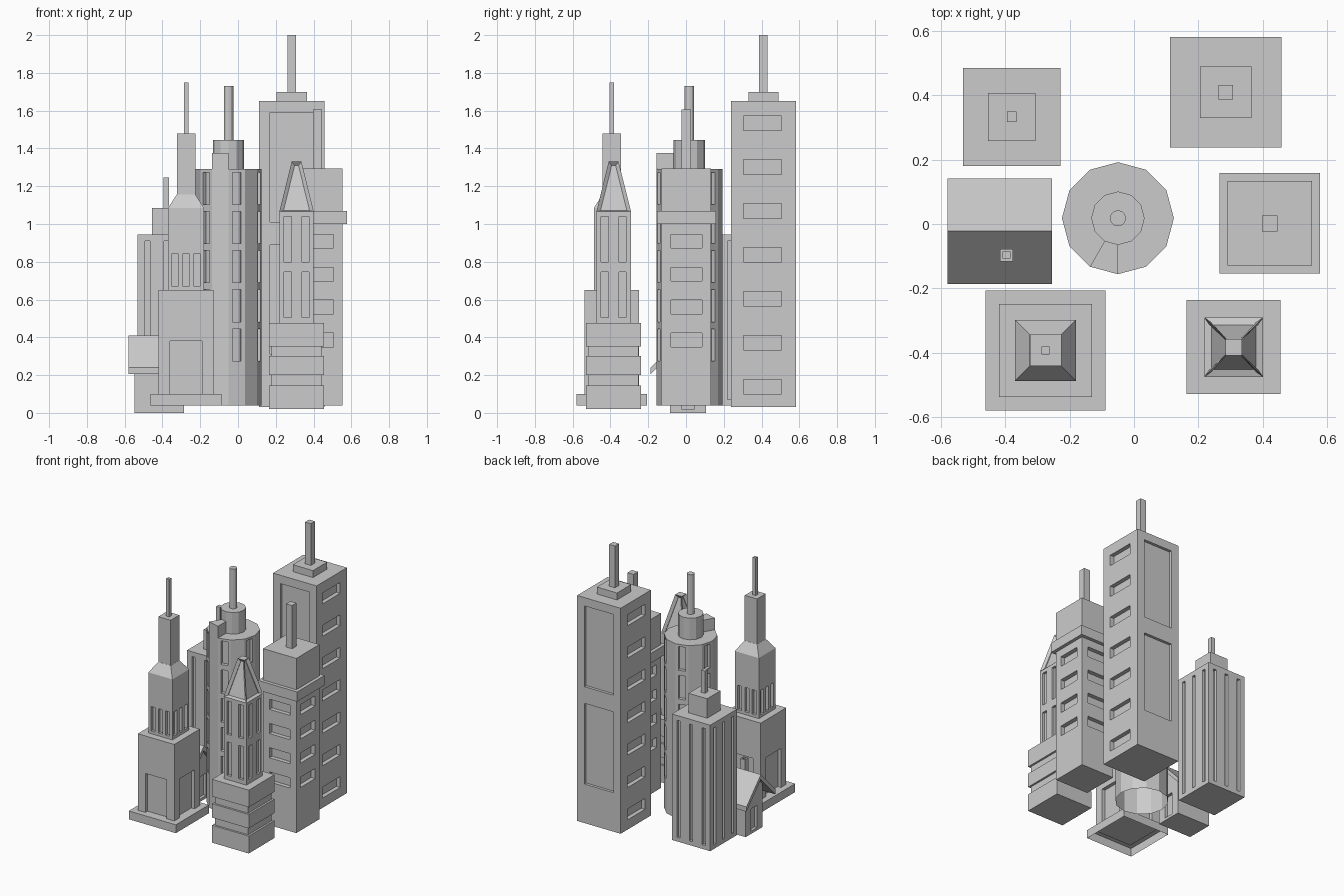
import bpy, bmesh, math
from mathutils import Matrix, Vector

if "Cube" in bpy.data.objects:
    bpy.data.objects.remove(bpy.data.objects["Cube"])

PI = math.pi


def make(name, bm):
    bmesh.ops.recalc_face_normals(bm, faces=bm.faces)
    me = bpy.data.meshes.new(name)
    bm.to_mesh(me)
    bm.free()
    ob = bpy.data.objects.new(name, me)
    bpy.context.collection.objects.link(ob)
    return ob


def loft(name, c, sections, sides=4, inset=0.0):
    """Stack of (z, half_x, half_y) rings, capped; optional sunk side panels."""
    bm = bmesh.new()
    rings = []
    for z, hx, hy in sections:
        if sides == 4:
            pts = [(-hx, -hy), (hx, -hy), (hx, hy), (-hx, hy)]
        else:
            pts = [(hx * math.cos(2 * PI * i / sides), hy * math.sin(2 * PI * i / sides))
                   for i in range(sides)]
        rings.append([bm.verts.new((c[0] + x, c[1] + y, z)) for x, y in pts])
    walls = []
    for a, b in zip(rings, rings[1:]):
        for i in range(sides):
            j = (i + 1) % sides
            walls.append(bm.faces.new((a[i], a[j], b[j], b[i])))
    bm.faces.new(rings[0][::-1])
    bm.faces.new(rings[-1])
    if inset:
        bm.normal_update()
        bmesh.ops.inset_individual(bm, faces=walls, thickness=inset, depth=-inset)
    return make(name, bm)


def block(name, c, hx, hy, z0, z1, sides=4):
    return loft(name, c, [(z0, hx, hy), (z1, hx, hy)], sides)


def prism(name, pts, axis, t0, t1):
    """Extrude a 2D profile: axis 'x' uses (y, z) points, 'z' uses (x, y)."""
    bm = bmesh.new()
    at = (lambda p, t: (t, *p)) if axis == 'x' else (lambda p, t: (*p, t))
    a = [bm.verts.new(at(p, t0)) for p in pts]
    b = [bm.verts.new(at(p, t1)) for p in pts]
    n = len(pts)
    for i in range(n):
        bm.faces.new((a[i], a[(i + 1) % n], b[(i + 1) % n], b[i]))
    bm.faces.new(a)
    bm.faces.new(b)
    return make(name, bm)


def recess(ob, c, slots):
    """Sink slots (angle, wall distance, offset, width, z0, z1, depth) into walls."""
    bm = bmesh.new()
    for ang, d, u, w, z0, z1, dep in slots:
        m = (Matrix.Translation((c[0], c[1], 0)) @ Matrix.Rotation(ang, 4, 'Z')
             @ Matrix.Translation((d + (0.02 - dep) / 2, u, (z0 + z1) / 2))
             @ Matrix.Diagonal((dep + 0.02, w, z1 - z0, 1)))
        bmesh.ops.create_cube(bm, size=1, matrix=m)
    cutter = make("cutter", bm)
    cutter.hide_render = True
    mod = ob.modifiers.new("recess", 'BOOLEAN')
    mod.operation, mod.solver, mod.object = 'DIFFERENCE', 'EXACT', cutter
    bpy.context.view_layer.objects.active = ob
    bpy.ops.object.modifier_apply(modifier=mod.name)
    bpy.data.objects.remove(cutter)


def open_bottom(ob):
    bm = bmesh.new()
    bm.from_mesh(ob.data)
    bm.normal_update()
    zmin = min(v.co.z for v in bm.verts)
    low = [f for f in bm.faces if all(v.co.z < zmin + 1e-4 for v in f.verts)]
    bmesh.ops.delete(bm, geom=low, context='FACES')
    bm.to_mesh(ob.data)
    bm.free()


QUARTERS = [k * PI / 2 for k in range(4)]

# Tallest tower, back right: side windows, tall panels front and back
c = (0.285, 0.41)
t = block("tall_tower", c, 0.173, 0.172, 0.03, 1.65)
slots = [(a, 0.173, -0.005 * math.cos(a), 0.20, 0.10 + 0.2325 * i, 0.178 + 0.2325 * i, 0.03)
         for a in (0, PI) for i in range(7)]
slots += [(a, 0.172, 0, 0.23, z, z + 0.58, 0.02) for a in (PI / 2, -PI / 2) for z in (0.31, 1.01)]
recess(t, c, slots)
block("tall_tower_cap", c, 0.08, 0.08, 1.64, 1.70)
block("tall_tower_mast", c, 0.0225, 0.0225, 1.69, 2.0)

# Grooved tower, back left
c = (-0.38, 0.333)
t = block("grooved_tower", c, 0.152, 0.152, 0.04, 0.945)
recess(t, c, [(a, 0.152, u, 0.026, 0.07, 0.91, 0.02) for a in QUARTERS for u in (-0.1, 0, 0.1)])
block("grooved_tower_cap", c, 0.074, 0.075, 0.935, 1.085)
block("grooved_tower_mast", c, 0.015, 0.016, 1.075, 1.245)

# Small house with gabled roof and chimney
house = prism("house_walls", [(-0.085, 0), (0.105, 0), (0.105, 0.255), (-0.022, 0.385), (-0.085, 0.32)],
              'x', -0.548, -0.285)
recess(house, (-0.4165, 0.01), [(a, 0.1315, 0, 0.07, 0.02, 0.18, 0.02) for a in (0, PI)])
prism("house_roof", [(-0.187, 0.24), (-0.022, 0.41), (0.142, 0.24), (0.142, 0.205),
                     (-0.022, 0.375), (-0.187, 0.205)], 'x', -0.58, -0.255)
loft("house_chimney", (-0.396, -0.097), [(0.30, 0.02, 0.02), (0.45, 0.02, 0.02),
                                         (0.45, 0.011, 0.011), (0.42, 0.011, 0.011)])

# Stepped tower, front left
c = (-0.275, -0.393)
base = block("stepped_tower_base", c, 0.187, 0.187, 0.04, 0.10)
open_bottom(base)
t = block("stepped_tower_lower", c, 0.145, 0.145, 0.09, 0.65)
recess(t, c, [(a, 0.145, 0, 0.17, 0.095, 0.38, 0.025) for a in QUARTERS])
t = loft("stepped_tower_middle", c, [(0.64, 0.095, 0.095), (1.085, 0.095, 0.095), (1.155, 0.05, 0.05)])
recess(t, c, [(a, 0.095, u, 0.032, 0.67, 0.845, 0.02)
              for a in QUARTERS for u in (-0.058, 0, 0.058)])
block("stepped_tower_upper", c, 0.049, 0.049, 1.15, 1.48)
block("stepped_tower_mast", c, 0.012, 0.012, 1.47, 1.75)

# Ledge tower, right
c = (0.422, 0.002)
t = block("ledge_tower", c, 0.132, 0.131, 0.04, 1.005)
recess(t, c, [(a, 0.131, 0, 0.165, 0.35 + 0.174 * i, 0.423 + 0.174 * i, 0.03)
              for a in QUARTERS for i in range(4)])
block("ledge_tower_ledge", c, 0.156, 0.156, 1.0, 1.07)
block("ledge_tower_top", c, 0.132, 0.131, 1.06, 1.295)
block("ledge_tower_mast", c, 0.024, 0.025, 1.285, 1.605)

# Spire tower, front right
c = (0.31, -0.383)
B, N = 0.146, 0.132
loft("spire_tower_base", c, [(z, h, h) for z, h in (
    (0.02, B), (0.145, B), (0.145, N), (0.20, N), (0.20, B), (0.30, B),
    (0.30, N), (0.352, N), (0.352, B), (0.475, B))])
t = block("spire_tower_shaft", c, 0.09, 0.092, 0.465, 1.065)
recess(t, c, [(a, 0.091, u, 0.038, z, z + 0.24, 0.018)
              for a in QUARTERS for u in (-0.047, 0.047) for z in (0.505, 0.80)])
loft("spire_tower_crown", c, [(1.065, 0.091, 0.092), (1.33, 0.026, 0.026)], inset=0.02)

# Round tower, centre: twelve sides, windows on alternate facets
c = (-0.05, 0.018)
R = 0.174
t = block("round_tower", c, R, R, 0.04, 1.29, 12)
recess(t, c, [(math.radians(45 + 60 * k), R * math.cos(PI / 12), 0, 0.048,
               0.275 + 0.207 * i, 0.445 + 0.207 * i, 0.025) for k in range(6) for i in range(5)])
open_bottom(t)
block("round_tower_drum", c, 0.083, 0.083, 1.28, 1.445, 12)
block("round_tower_mast", c, 0.025, 0.025, 1.435, 1.73, 12)
wedge = [(c[0] + r * math.cos(math.radians(a)), c[1] + r * math.sin(math.radians(a)))
         for r, a in ((R, -120), (R, -90), (0.08, -90), (0.08, -120))]
prism("round_tower_block", wedge, 'z', 1.285, 1.375)
